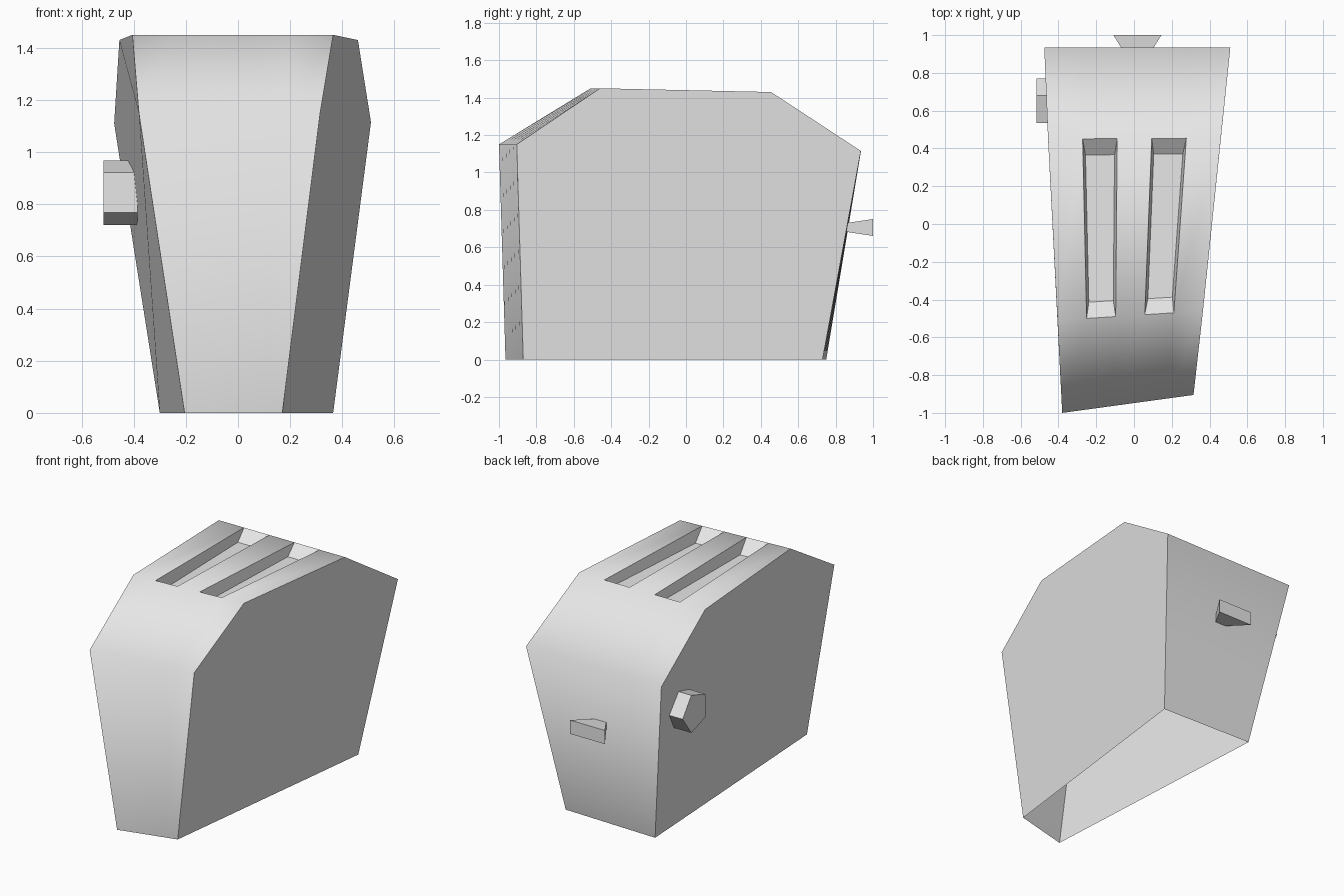
import bpy, bmesh, math
from mathutils import Vector

cube = bpy.data.objects.get("Cube")
if cube:
    bpy.data.objects.remove(cube, do_unlink=True)

grey = bpy.data.materials.new("light_grey")
grey.use_nodes = True
grey.diffuse_color = (0.8, 0.8, 0.8, 1)
grey.node_tree.nodes["Principled BSDF"].inputs["Base Color"].default_value = grey.diffuse_color


def finish(bm, name):
    """Turn a bmesh into a named object; edges beside flat faces stay sharp."""
    for e in bm.edges:
        e.smooth = all(f.smooth for f in e.link_faces)
    mesh = bpy.data.meshes.new(name)
    bm.to_mesh(mesh)
    bm.free()
    mesh.materials.append(grey)
    obj = bpy.data.objects.new(name, mesh)
    bpy.context.collection.objects.link(obj)
    return obj


# Body: two lopsided end profiles, bottom front over the top to bottom back
right_profile = [(-.205, -.965, 0), (-.38, -1, 1.15), (-.405, -.51, 1.45),
                 (-.455, .45, 1.43), (-.475, .935, 1.11), (-.30, .75, 0)]
left_profile = [(.17, -.87, 0), (.315, -.905, 1.15), (.365, -.46, 1.45),
                (.46, .455, 1.43), (.51, .935, 1.115), (.365, .73, 0)]
COLUMNS, TOP_ROW, SLOTS = 5, 2, (1, 3)

bm = bmesh.new()
grid = [[bm.verts.new(Vector(a).lerp(Vector(b), c / COLUMNS)) for c in range(COLUMNS + 1)]
        for a, b in zip(right_profile, left_profile)]

# Smooth wrap of front, top and back, with two columns sunk as bread slots
for r in range(len(grid) - 1):
    for c in range(COLUMNS):
        rim = [grid[r][c], grid[r][c + 1], grid[r + 1][c + 1], grid[r + 1][c]]
        if r == TOP_ROW and c in SLOTS:
            mid = sum((v.co for v in rim), Vector()) / 4
            floor = []
            for v in rim:
                d = v.co - mid
                floor.append(bm.verts.new((mid.x + d.x * .84, mid.y + d.y * .82, 1.37)))
            for i in range(4):
                j = (i + 1) % 4
                bm.faces.new((rim[i], rim[j], floor[j], floor[i]))
            bm.faces.new(floor)
        else:
            bm.faces.new(rim).smooth = True

# Flat side panels; the underside stays open
bm.faces.new([row[0] for row in grid])
bm.faces.new([row[-1] for row in reversed(grid)])
finish(bm, "body")

# Five-sided dial on the right side
bm = bmesh.new()
rings = [[bm.verts.new((x, .64 + .13 * math.cos(k * math.tau / 5),
                        .845 + .13 * math.sin(k * math.tau / 5))) for k in range(5)]
         for x in (-.515, -.385)]
for k in range(5):
    n = (k + 1) % 5
    bm.faces.new((rings[0][k], rings[0][n], rings[1][n], rings[1][k]))
for ring in rings:
    bm.faces.new(ring)
bmesh.ops.recalc_face_normals(bm, faces=bm.faces)
finish(bm, "dial")

# Flared lever on the back, narrowing towards the body
bm = bmesh.new()
bmesh.ops.create_cube(bm, size=2)
for v in bm.verts:
    outer = v.co.y > 0
    half_x, half_z, y = (.127, .045, 1) if outer else (.04, .024, .86)
    v.co = (.018 + v.co.x * half_x, y, .706 + v.co.z * half_z)
finish(bm, "lever")

for obj in bpy.context.scene.objects:
    if obj.name == "lever" or obj.name == "dial":
        obj.data.shade_flat()
